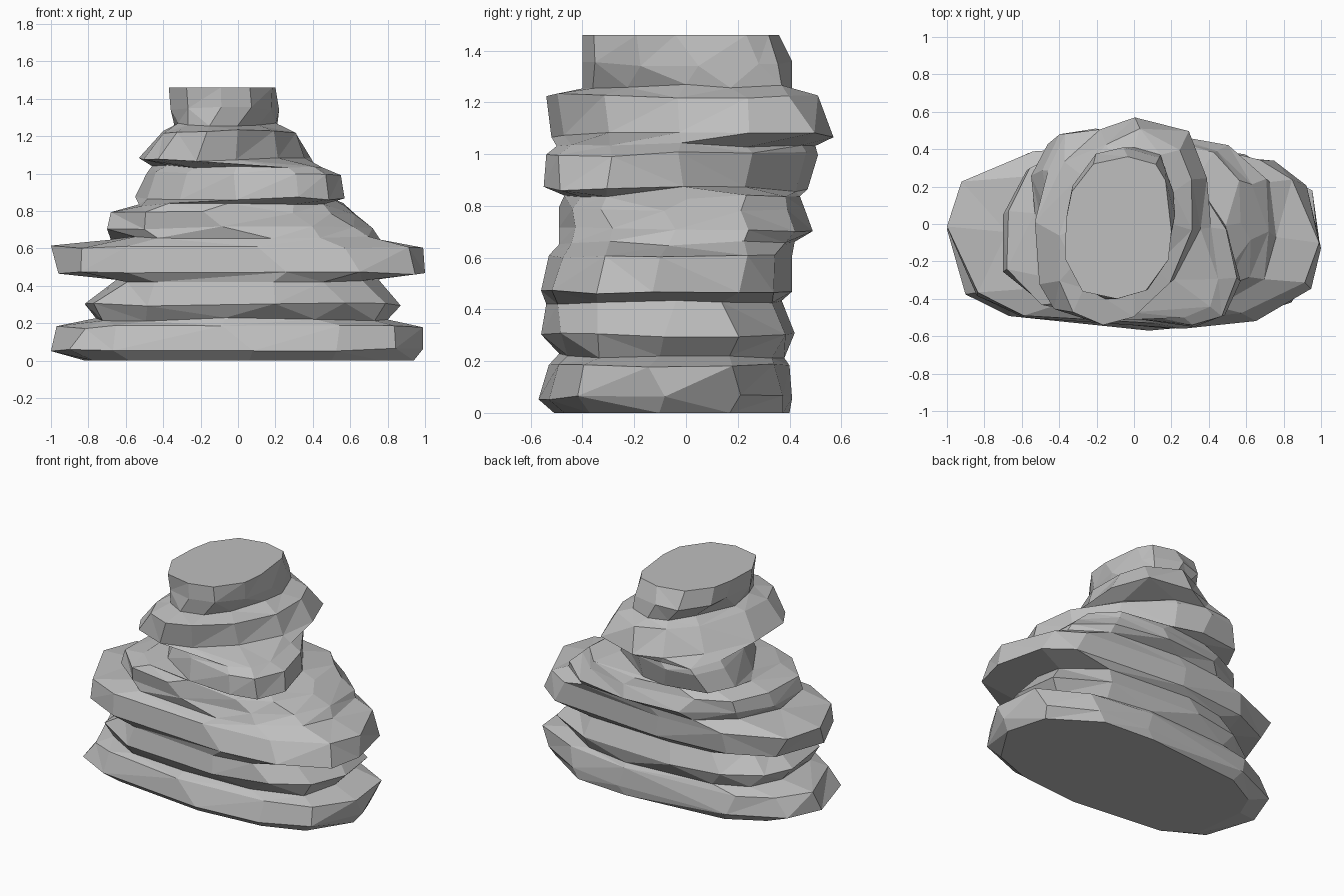
import bpy, bmesh, math, random

cube = bpy.data.objects.get("Cube")
if cube:
    bpy.data.objects.remove(cube, do_unlink=True)

rng = random.Random(7)
SIDES = 12

stone = bpy.data.materials.new("grey stone")
stone.use_nodes = True
stone.diffuse_color = (0.52, 0.52, 0.52, 1)
stone.node_tree.nodes["Principled BSDF"].inputs["Base Color"].default_value = (0.52, 0.52, 0.52, 1)

# Strata from the ground up: shear and roundness of the outline,
# then rings (height, left, right, front, back)
STRATA = [
    (0, .74, [(0, -.82, .94, -.51, .4), (.06, -1, .99, -.57, .41),
              (.18, -.97, .99, -.53, .4), (.22, -.76, .8, -.49, .38)]),
    (0, .76, [(.3, -.82, .87, -.56, .42), (.425, -.65, .75, -.54, .37)]),
    (0, .72, [(.465, -.96, 1, -.56, .41), (.61, -1, .99, -.53, .41),
              (.655, -.68, .76, -.49, .42)]),
    (.1, .78, [(.71, -.7, .72, -.49, .49), (.79, -.68, .63, -.49, .46),
               (.835, -.53, .57, -.47, .44)]),
    (-.5, .85, [(.865, -.55, .57, -.55, .47), (1, -.49, .55, -.54, .51),
                (1.035, -.46, .45, -.5, .5)]),
    (.3, 1, [(1.075, -.53, .39, -.52, .57), (1.225, -.4, .31, -.54, .51),
             (1.26, -.34, .21, -.4, .41)]),
    (.1, .86, [(1.35, -.36, .22, -.4, .41), (1.46, -.37, .2, -.4, .36)]),
]


def fit(values, low, high):
    """Stretch a list of numbers to run exactly from low to high."""
    a, b = min(values), max(values)
    return [low + (v - a) / (b - a) * (high - low) for v in values]


def outline(angles, shear, roundness, left, right, front, back):
    """A chipped, squared-off oval that fills the given box."""
    xs, ys = [], []
    for angle in angles:
        a = angle + rng.uniform(-0.07, 0.07)
        r = rng.uniform(0.97, 1.02)
        c, s = math.cos(a), math.sin(a)
        y = r * math.copysign(abs(s) ** roundness, s)
        xs.append(r * math.copysign(abs(c) ** roundness, c) + shear * y)
        ys.append(y)
    return list(zip(fit(xs, left, right), fit(ys, front, back)))


# Loft one continuous, unevenly chipped skin through all strata
bm = bmesh.new()
rings = []
top = STRATA[-1][2][-1][0]
for shear, roundness, levels in STRATA:
    angles = [(i + rng.uniform(-0.2, 0.2)) * math.tau / SIDES for i in range(SIDES)]
    for z, *box in levels:
        wobble = 0 if z in (0, top) else 0.01
        rings.append([bm.verts.new((x, y, z + rng.uniform(-wobble, wobble)))
                      for x, y in outline(angles, shear, roundness, *box)])

for low, high in zip(rings, rings[1:]):
    for i in range(SIDES):
        j = (i + 1) % SIDES
        bm.faces.new((low[i], low[j], high[j], high[i]))

# Break the sides into facets, merge the nearly flat ones, close both ends
bmesh.ops.triangulate(bm, faces=bm.faces[:], quad_method='SHORT_EDGE')
bm.faces.new(rings[0][::-1])
bm.faces.new(rings[-1])
bmesh.ops.dissolve_limit(bm, angle_limit=math.radians(4),
                         verts=bm.verts[:], edges=bm.edges[:])
bmesh.ops.recalc_face_normals(bm, faces=bm.faces[:])

mesh = bpy.data.meshes.new("layered_rock")
bm.to_mesh(mesh)
bm.free()
mesh.materials.append(stone)
rock = bpy.data.objects.new("layered_rock", mesh)
bpy.context.collection.objects.link(rock)
